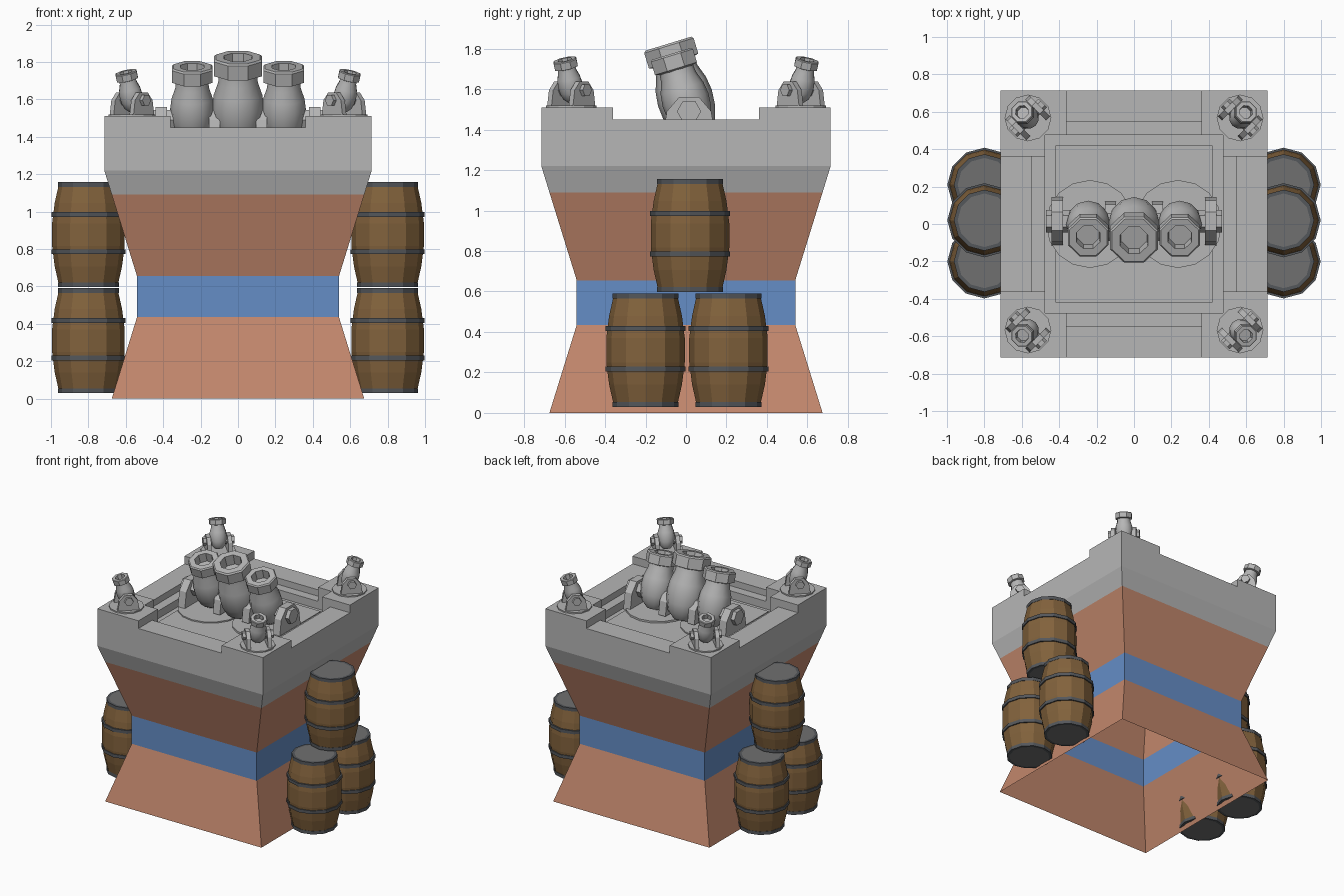
import bpy, bmesh
from math import radians, atan2, pi, cos, sin
from mathutils import Matrix, Vector

cube = bpy.data.objects.get("Cube")
if cube:
    bpy.data.objects.remove(cube, do_unlink=True)


def material(name, *srgb):
    lin = [((c / 255 + 0.055) / 1.055) ** 2.4 for c in srgb] + [1]
    m = bpy.data.materials.new(name)
    m.use_nodes = True
    m.diffuse_color = lin
    m.node_tree.nodes["Principled BSDF"].inputs["Base Color"].default_value = lin
    return m


STONE = material("stone_grey", 182, 182, 182)
CLAY = material("clay_brown", 194, 135, 108)
BLUE = material("band_blue", 101, 141, 198)
WOOD = material("barrel_wood", 130, 98, 60)
IRON = material("hoop_iron", 84, 87, 91)
LID = material("lid_grey", 112, 112, 112)


def finish(name, bm, mats, matrix=Matrix(), smooth=None, outward=True):
    if outward:
        bmesh.ops.recalc_face_normals(bm, faces=bm.faces)
    mesh = bpy.data.meshes.new(name)
    bm.to_mesh(mesh)
    bm.free()
    for m in mats:
        mesh.materials.append(m)
    mesh.transform(matrix)
    if smooth:
        mesh.shade_smooth()
        mesh.set_sharp_from_angle(angle=radians(smooth))
    obj = bpy.data.objects.new(name, mesh)
    bpy.context.collection.objects.link(obj)
    return obj


def loft(bm, profile, sides, turn=0.0, cap=(True, True)):
    """Stack regular polygons of (radius, height) and bridge them."""
    rings = [[bm.verts.new((r * cos(turn + 2 * pi * i / sides),
                            r * sin(turn + 2 * pi * i / sides), z))
              for i in range(sides)] for r, z in profile]
    bands = []
    for a, b in zip(rings, rings[1:]):
        bands.append([bm.faces.new((a[i], a[(i + 1) % sides],
                                    b[(i + 1) % sides], b[i])) for i in range(sides)])
    if cap[0]:
        bm.faces.new(rings[0][::-1])
    if cap[1]:
        bm.faces.new(rings[-1])
    return bands


def lathe(name, profile, sides, mat, matrix=Matrix(), smooth=None, turn=0.0):
    bm = bmesh.new()
    loft(bm, profile, sides, turn)
    return finish(name, bm, [mat], matrix, smooth)


def prism(name, outline, low, high, mat, matrix=Matrix()):
    bm = bmesh.new()
    face = bm.faces.new([bm.verts.new((x, y, low)) for x, y in outline])
    top = bmesh.ops.extrude_face_region(bm, geom=[face])["geom"]
    bmesh.ops.translate(bm, verts=[v for v in top if isinstance(v, bmesh.types.BMVert)],
                        vec=(0, 0, high - low))
    return finish(name, bm, [mat], matrix)


# Tower shell, open underneath, ending in a stepped recess on the roof
tower = [(0.675, 0), (0.54, 0.435), (0.54, 0.655), (0.675, 1.09), (0.715, 1.22),
         (0.715, 1.45), (0.545, 1.45), (0.545, 1.40), (0.475, 1.40), (0.475, 1.34)]
bm = bmesh.new()
bands = loft(bm, [(h * 2 ** 0.5, z) for h, z in tower], 4, pi / 4, (False, True))
for band, index in zip(bands, (1, 2, 1)):
    for f in band:
        f.material_index = index
finish("tower_body", bm, [STONE, CLAY, BLUE], outward=False)

# Raised floor plate and two turntable discs
prism("roof_plate", [(-.42, -.42), (.42, -.42), (.42, .42), (-.42, .42)], 1.34, 1.36, STONE)
for side, x in (("right", -0.235), ("left", 0.235)):
    lathe(side + "_turntable", [(0.235, 1.35), (0.235, 1.372 + x / 100)], 16, STONE,
          Matrix.Translation((x, 0, 0)))

# L-shaped raised parapet corners
corner = [(.36, .715), (.36, .475), (.475, .475), (.475, .36), (.715, .36), (.715, .715)]
for sx in (-1, 1):
    for sy in (-1, 1):
        prism("parapet_corner", [(x * sx, y * sy) for x, y in corner], 1.40, 1.51, STONE)

# Cannon parts, measured from the trunnion and aimed up and forward
BODY = [(.06, -.13), (.11, -.08), (.132, -.01), (.139, .07), (.13, .14), (.106, .21), (.1, .27)]
MUZZLE = [(.1, .25), (.138, .26), (.138, .34), (.128, .35), (.08, .35), (.075, .27)]
CHEEK = [(-.13, -.13), (-.11, 0), (-.05, .07), (.05, .07), (.11, 0), (.13, -.13)]
TILT = Matrix.Rotation(radians(17), 4, 'X')
# Maps prism axes (x, y, z) onto (y, z, x)
SIDEWAYS = Matrix(((0, 0, 1, 0), (1, 0, 0, 0), (0, 1, 0, 0), (0, 0, 0, 1)))


def cannon(name, place, scale):
    m = place @ TILT @ Matrix.Scale(scale, 4)
    lathe(name + "_barrel", BODY, 12, STONE, m, 40)
    lathe(name + "_muzzle", MUZZLE, 8, STONE, m, 30, pi / 8)


def cheek(name, place, scale, inner, outer):
    prism(name, [(y * scale, z * scale) for y, z in CHEEK], inner, outer, STONE,
          place @ SIDEWAYS)


def axle(name, place, radius, half, sides=6):
    lathe(name, [(radius, -half), (radius, half)], sides, STONE, place @ SIDEWAYS)


# Three central cannons on a shared axle
centre = Matrix.Translation((0, 0.015, 1.49))
for name, x, scale in (("right_cannon", -.245, .85), ("middle_cannon", 0, 1),
                       ("left_cannon", .245, .85)):
    cannon(name, centre @ Matrix.Translation((x, 0, 0)), scale)
for x in (-.41, -.125, .125, .41):
    cheek("cannon_cheek", centre, 1.0 if abs(x) > .3 else .8, x - .03, x + .03)
axle("cannon_axle", centre, 0.06, 0.47)

# Small corner cannons on swivel discs, aimed diagonally outward
for sx in (-1, 1):
    for sy in (-1, 1):
        spot = Matrix.Translation((sx * .567, sy * .567, 0))
        aim = spot @ Matrix.Rotation(atan2(sx, -sy), 4, 'Z')
        lathe("swivel_disc", [(.125, 1.505), (.125, 1.52)], 12, STONE, spot)
        pivot = aim @ Matrix.Translation((0, 0, 1.595))
        cannon("corner_cannon", pivot, .45)
        for low in (-.09, .06):
            cheek("corner_cheek", pivot, .6, low, low + .03)
        axle("corner_axle", pivot, .032, .112)


# Wooden barrels with iron hoops
def barrel(x, y, z):
    m = Matrix.Translation((x, y, z))
    bm = bmesh.new()
    loft(bm, [(.156, .004), (.18, .11), (.194, .22), (.194, .34), (.18, .45), (.156, .556)], 12)
    bmesh.ops.recalc_face_normals(bm, faces=bm.faces)
    for f in bm.faces:
        f.material_index = int(abs(f.normal.z) > 0.9)
    finish("barrel_staves", bm, [WOOD, LID], m)
    for r, low in ((.163, 0), (.198, .175), (.198, .375), (.163, .535)):
        bm = bmesh.new()
        loft(bm, [(r - .02, low), (r, low), (r, low + .025), (r - .02, low + .025)], 12,
             cap=(False, False))
        finish("barrel_hoop", bm, [IRON], m)


for sx in (-1, 1):
    for y, z in ((-.2, .03), (.21, .03), (.02, .597)):
        barrel(sx * .8, y, z)
